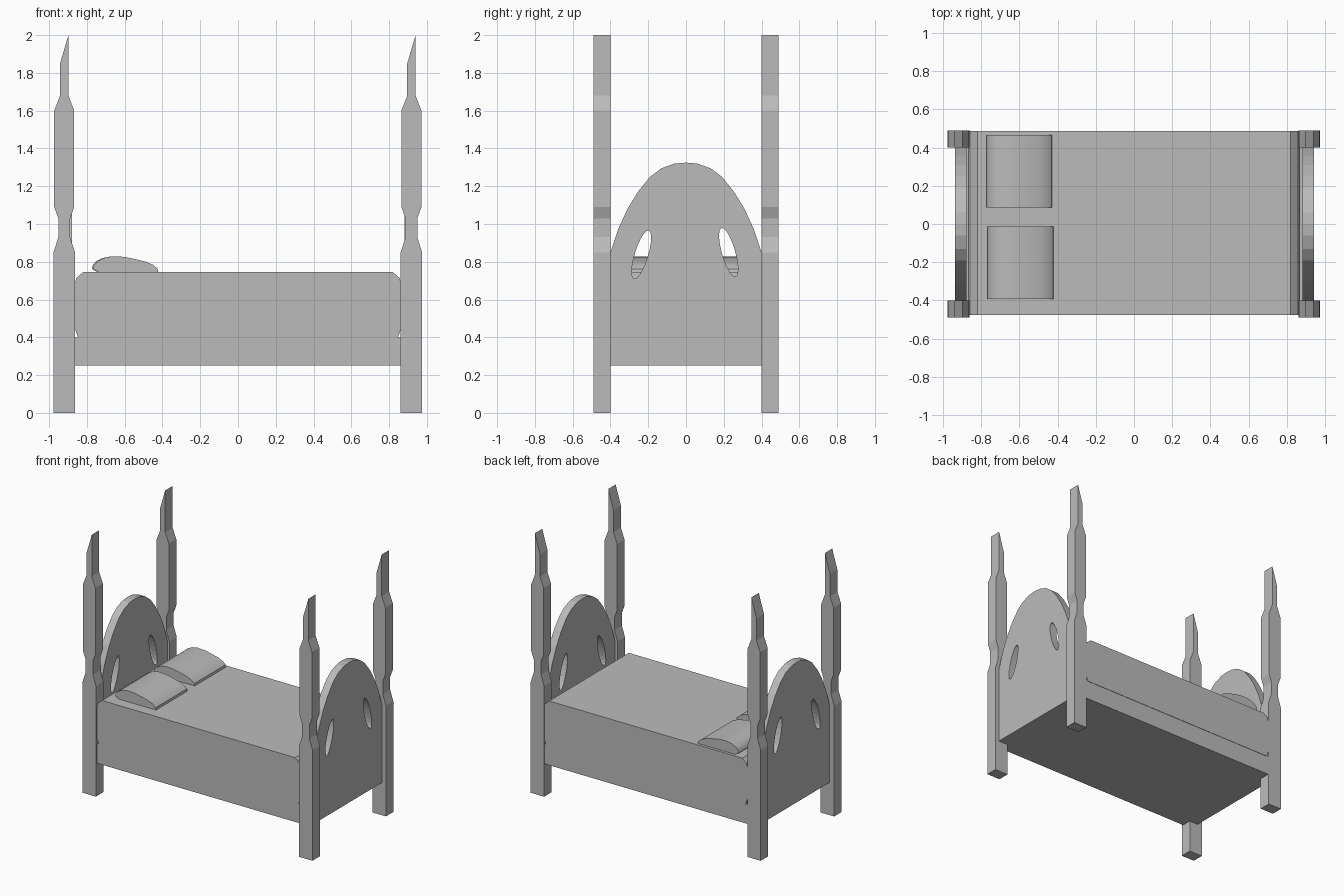
import bpy, bmesh
from math import radians, cos, sin, pi, sqrt

cube = bpy.data.objects.get("Cube")
if cube:
    bpy.data.objects.remove(cube)

grey = bpy.data.materials.new("plain_grey")
grey.use_nodes = True
COLOUR = (0.5, 0.5, 0.5, 1)
grey.diffuse_color = COLOUR
grey.node_tree.nodes["Principled BSDF"].inputs["Base Color"].default_value = COLOUR

ALONG_Y = (radians(90), 0, 0)             # profile is drawn in x, z
ALONG_X = (radians(90), 0, radians(90))   # profile is drawn in y, z


def extrude(name, loops, width, rotation, location, smooth=False):
    """Extrude a closed outline (further loops are holes) into a mesh object."""
    curve = bpy.data.curves.new(name + "_outline", 'CURVE')
    curve.dimensions = '2D'
    curve.fill_mode = 'BOTH'
    curve.extrude = width / 2
    for loop in loops:
        spline = curve.splines.new('POLY')
        spline.points.add(len(loop) - 1)
        for point, (u, v) in zip(spline.points, loop):
            point.co = (u, v, 0, 1)
        spline.use_cyclic_u = True
    helper = bpy.data.objects.new(name + "_helper", curve)
    bpy.context.collection.objects.link(helper)
    graph = bpy.context.evaluated_depsgraph_get()
    mesh = bpy.data.meshes.new_from_object(helper.evaluated_get(graph))
    bpy.data.objects.remove(helper)
    bpy.data.curves.remove(curve)

    bm = bmesh.new()
    bm.from_mesh(mesh)
    bmesh.ops.remove_doubles(bm, verts=bm.verts, dist=0.0001)
    bmesh.ops.recalc_face_normals(bm, faces=bm.faces)
    for face in bm.faces:
        face.smooth = smooth
        face.material_index = 0
    bm.to_mesh(mesh)
    bm.free()
    if smooth:
        mesh.set_sharp_from_angle(angle=radians(30))
    mesh.materials.clear()
    mesh.materials.append(grey)
    mesh.name = name
    obj = bpy.data.objects.new(name, mesh)
    obj.rotation_euler = rotation
    obj.location = location
    bpy.context.collection.objects.link(obj)
    return obj


# Four carved posts: same flat profile, pointed toward +x at the tip on the foot
# and head alike apart from the mirrored slant
stem = [(0.057, 0), (0.057, 0.85), (0.031, 0.93), (0.031, 1.03),
        (0.053, 1.09), (0.053, 1.60), (0.022, 1.68)]
post = stem + [(0.022, 2.0), (-0.022, 1.85)] + [(-x, z) for x, z in reversed(stem)]
for end, x in (("head", -0.92), ("foot", 0.918)):
    for side, y in (("right", -0.445), ("left", 0.445)):
        extrude(f"{end}_{side}_post", [post], 0.09, ALONG_Y, (x, y, 0))


# Arched boards with two slanted oval openings
def oval(cy, cz, tilt, half_length=0.134, half_width=0.035, steps=20):
    points = []
    for i in range(steps):
        a = 2 * pi * i / steps
        u, v = half_width * cos(a), half_length * sin(a)
        points.append((cy + u * cos(tilt) - v * sin(tilt),
                       cz + u * sin(tilt) + v * cos(tilt)))
    return points


half_arch = [(0.4, 0.85), (0.36, 0.97), (0.31, 1.08), (0.255, 1.17),
             (0.19, 1.25), (0.13, 1.295), (0.06, 1.32)]
arch = ([(-0.4, 0.25), (0.4, 0.25)] + half_arch + [(0, 1.325)]
        + [(-y, z) for y, z in reversed(half_arch)])
holes = [oval(-0.236, 0.838, radians(-17)), oval(0.225, 0.85, radians(16))]
for name, x in (("headboard", -0.908), ("footboard", 0.912)):
    extrude(name, [arch] + holes, 0.06, ALONG_X, (x, 0, 0))

# Base under the mattress
base = [(-0.89, 0.25), (0.89, 0.25), (0.89, 0.4), (-0.89, 0.4)]
extrude("bed_base", [base], 0.96, ALONG_Y, (0, 0.005, 0))

# Mattress with softened end corners
half_mattress = [(0.845, 0.395), (0.858, 0.43), (0.87, 0.46),
                 (0.87, 0.66), (0.855, 0.715), (0.82, 0.745)]
mattress = half_mattress + [(-x, z) for x, z in reversed(half_mattress)]
extrude("mattress", [mattress], 0.966, ALONG_Y, (0, 0.005, 0))

# Two pillows lying at the head end
pillow = [(-0.73, 0.742), (-0.767, 0.762), (-0.763, 0.78), (-0.745, 0.802),
          (-0.71, 0.82), (-0.665, 0.829), (-0.6, 0.826), (-0.54, 0.813),
          (-0.49, 0.801), (-0.45, 0.784), (-0.425, 0.762), (-0.421, 0.742)]
for name, dx, y in (("right_pillow", 0, -0.202), ("left_pillow", -0.007, 0.277)):
    extrude(name, [pillow], 0.38, ALONG_Y, (dx, y, 0), smooth=True)
